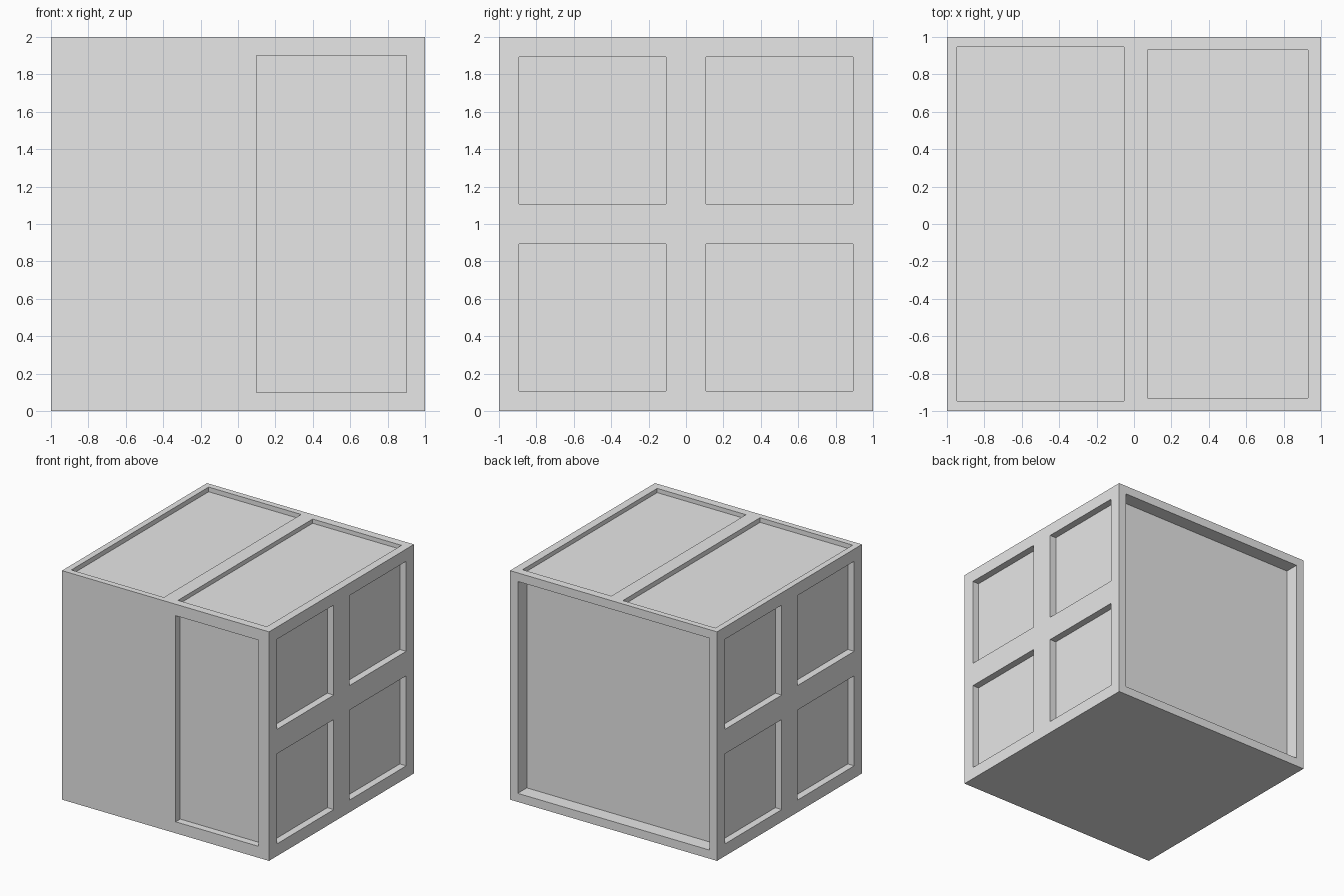
import bpy

default = bpy.data.objects.get("Cube")
if default:
    bpy.data.objects.remove(default, do_unlink=True)

# Single plain grey
grey = bpy.data.materials.new("plain_grey")
grey.use_nodes = True
grey.diffuse_color = (0.8, 0.8, 0.8, 1)
grey.node_tree.nodes["Principled BSDF"].inputs["Base Color"].default_value = (0.8, 0.8, 0.8, 1)


def box(name, low, high):
    """Axis-aligned box between two corners."""
    centre = [(a + b) / 2 for a, b in zip(low, high)]
    bpy.ops.mesh.primitive_cube_add(size=1, location=centre)
    ob = bpy.context.object
    ob.name = name
    ob.scale = [b - a for a, b in zip(low, high)]
    bpy.ops.object.transform_apply(location=True, rotation=False, scale=True)
    ob.data.materials.append(grey)
    return ob


body = box("panelled_block", (-1, -1, 0), (1, 1, 2))
OUT = 0.1  # how far cutters stick out of the block
cutters = []

# Four square recesses on each side
SIDE_DEPTH = 0.062
for side in (-1, 1):
    xs = sorted((side * (1 - SIDE_DEPTH), side * (1 + OUT)))
    for y in (-0.5, 0.5):
        for z in (0.5, 1.5):
            half = 0.393
            cutters.append(box("side_recess", (xs[0], y - half, z - half),
                               (xs[1], y + half, z + half)))

# Tall recess on one half of the front
cutters.append(box("front_recess", (0.098, -1 - OUT, 0.1), (0.9, -0.937, 1.9)))

# Large deep recess on the back
cutters.append(box("back_recess", (-0.925, 0.875, 0.075), (0.925, 1 + OUT, 1.925)))

# Two long recesses on the top
cutters.append(box("top_recess_wide", (-0.947, -0.947, 1.959), (-0.053, 0.947, 2 + OUT)))
cutters.append(box("top_recess_narrow", (0.071, -0.929, 1.963), (0.929, 0.929, 2 + OUT)))

# Carve the recesses, then drop the cutters
for cutter in cutters:
    cutter.hide_render = True
    mod = body.modifiers.new(cutter.name, "BOOLEAN")
    mod.operation = "DIFFERENCE"
    mod.solver = "EXACT"
    mod.object = cutter
bpy.ops.object.select_all(action="DESELECT")
bpy.context.view_layer.objects.active = body
body.select_set(True)
for mod in list(body.modifiers):
    bpy.ops.object.modifier_apply(modifier=mod.name)
for cutter in cutters:
    bpy.data.objects.remove(cutter, do_unlink=True)
bpy.ops.object.shade_flat()
